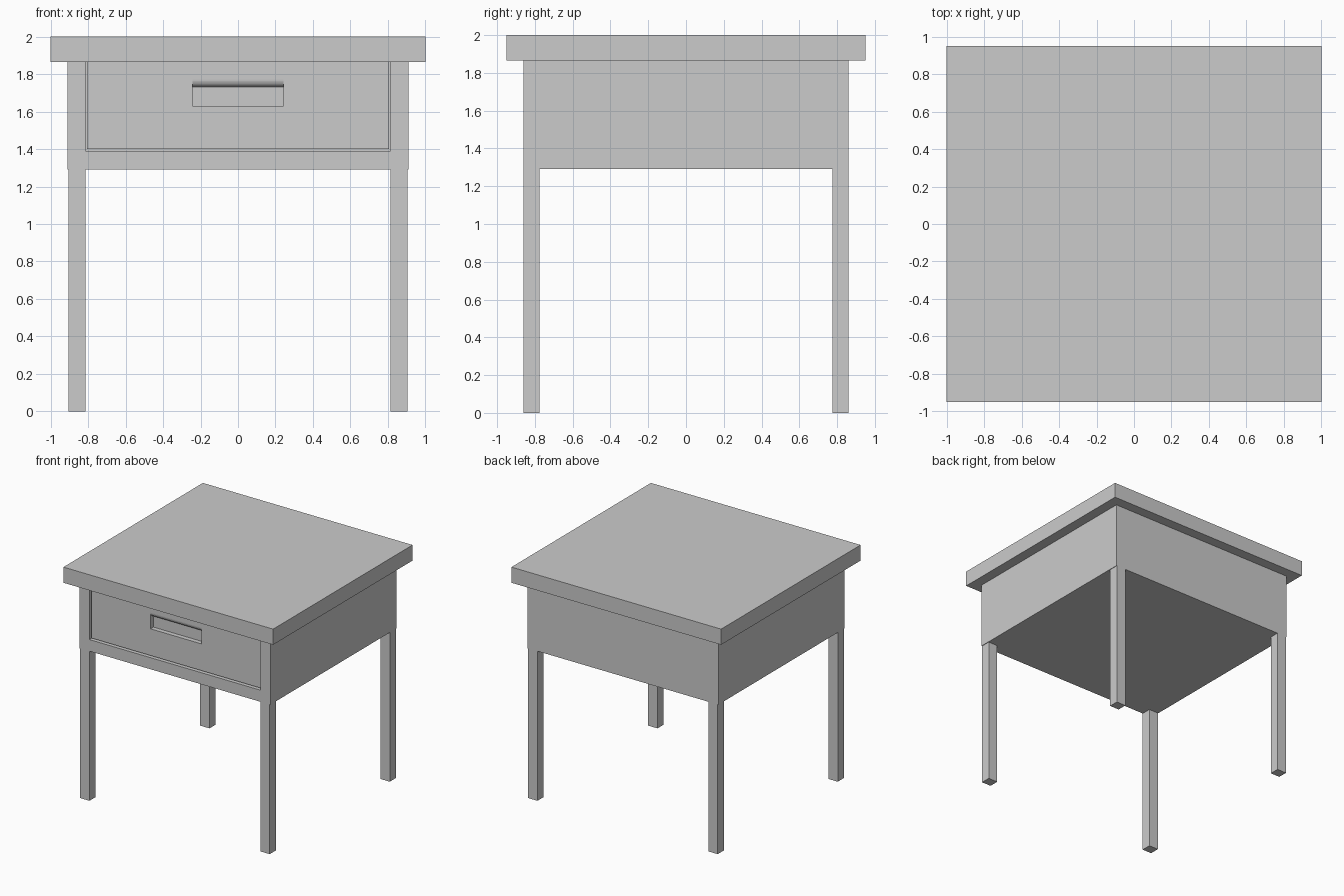
import bpy
import bmesh
import math

if "Cube" in bpy.data.objects:
    bpy.data.objects.remove(bpy.data.objects["Cube"])


def extrude_x(name, profile, x0, x1):
    """Solid made by sweeping a (y, z) profile along x."""
    bm = bmesh.new()
    face = bm.faces.new([bm.verts.new((x0, y, z)) for y, z in profile])
    ret = bmesh.ops.extrude_face_region(bm, geom=[face])
    moved = [v for v in ret["geom"] if isinstance(v, bmesh.types.BMVert)]
    bmesh.ops.translate(bm, verts=moved, vec=(x1 - x0, 0, 0))
    bmesh.ops.recalc_face_normals(bm, faces=bm.faces)
    mesh = bpy.data.meshes.new(name)
    bm.to_mesh(mesh)
    bm.free()
    ob = bpy.data.objects.new(name, mesh)
    bpy.context.collection.objects.link(ob)
    return ob


def box(name, x0, x1, y0, y1, z0, z1):
    return extrude_x(name, [(y0, z0), (y1, z0), (y1, z1), (y0, z1)], x0, x1)


def cut(ob, cutter):
    """Apply a boolean difference and drop the cutter."""
    mod = ob.modifiers.new("cut", "BOOLEAN")
    mod.operation = "DIFFERENCE"
    mod.solver = "EXACT"
    mod.object = cutter
    bpy.context.view_layer.objects.active = ob
    bpy.ops.object.modifier_apply(modifier=mod.name)
    bpy.data.objects.remove(cutter, do_unlink=True)


# Table top
box("table_top", -1, 1, -0.95, 0.95, 1.865, 2)

# Case with the drawer opening
case = box("case", -0.91, 0.91, -0.86, 0.86, 1.29, 1.865)
cut(case, box("opening_cutter", -0.815, 0.815, -0.95, -0.70, 1.39, 1.95))

# Drawer front, slightly set back, with a finger pocket under a rounded lip
FACE, DEPTH = -0.845, 0.04
drawer = box("drawer_front", -0.805, 0.805, FACE, -0.70, 1.40, 1.865)
lip = [(FACE + DEPTH * (1 - math.cos(a)), 1.77 - DEPTH * math.sin(a))
       for a in (math.pi / 2 * i / 8 for i in range(9))]
pocket = [(FACE - 0.05, 1.63), (FACE + DEPTH, 1.63)] + lip[::-1] + [(FACE - 0.05, 1.77)]
cut(drawer, extrude_x("pocket_cutter", pocket, -0.243, 0.243))

# Four square legs
for x_name, sx in (("left", -1), ("right", 1)):
    for y_name, sy in (("front", -1), ("back", 1)):
        xs = sorted((sx * 0.815, sx * 0.905))
        ys = sorted((sy * 0.775, sy * 0.86))
        box(f"{y_name}_{x_name}_leg", *xs, *ys, 0, 1.29)
